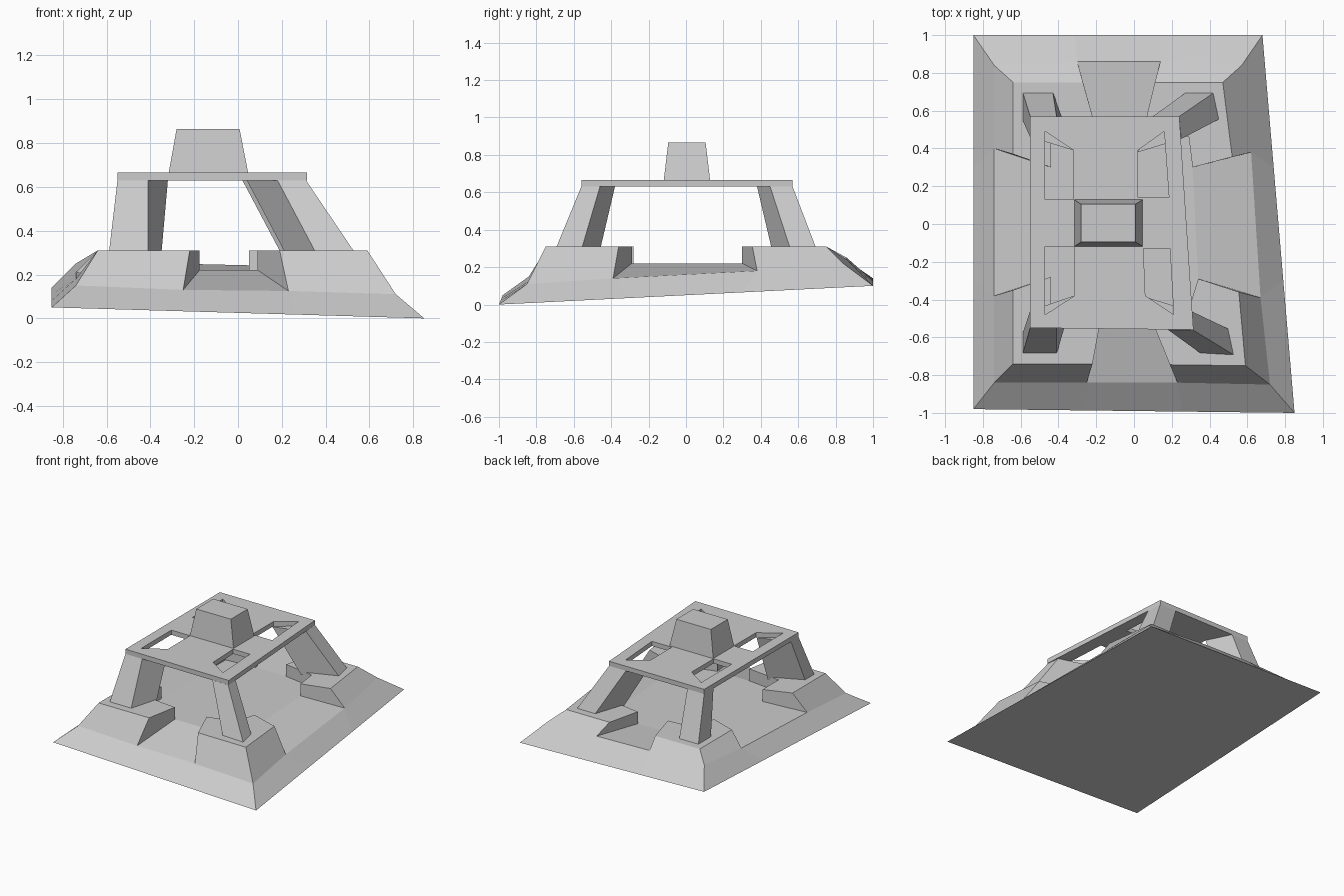
import bpy, bmesh
from mathutils import Vector

cube = bpy.data.objects.get("Cube")
if cube:
    bpy.data.objects.remove(cube)

stone = bpy.data.materials.new("plain grey stone")
stone.use_nodes = True
colour = (0.6, 0.6, 0.6, 1)
stone.diffuse_color = colour
stone.node_tree.nodes["Principled BSDF"].inputs["Base Color"].default_value = colour

TOP, FLOOR, ROOF_LOW, ROOF_HIGH = 0.31, 0.22, 0.63, 0.665


def at(points, z):
    return [(x, y, z) for x, y in points]


def finish(name, bm):
    bmesh.ops.remove_doubles(bm, verts=bm.verts, dist=0.0005)
    bmesh.ops.recalc_face_normals(bm, faces=bm.faces)
    mesh = bpy.data.meshes.new(name)
    bm.to_mesh(mesh)
    bm.free()
    mesh.materials.append(stone)
    obj = bpy.data.objects.new(name, mesh)
    bpy.context.collection.objects.link(obj)
    return obj


def add_faces(bm, polygons):
    for poly in polygons:
        bm.faces.new([bm.verts.new(p) for p in poly])


def loft(name, low, high):
    """Solid between two matching loops."""
    bm = bmesh.new()
    n = len(low)
    sides = [(low[i], low[(i + 1) % n], high[(i + 1) % n], high[i]) for i in range(n)]
    add_faces(bm, sides + [low, high])
    return finish(name, bm)


# Corner data: ground corner, slope break, notch on the front/back (low, high),
# inner wall points, notch on the side (low, high), platform corner
corners = {
    "front_right": dict(
        ground=(-0.85, -0.98, 0.05), brk=(-0.74, -0.84, 0.15), plat=(-0.64, -0.74),
        end=((-0.25, -0.84, 0.13), (-0.22, -0.74)),
        inner=[(-0.175, -0.5), (-0.44, -0.47), (-0.44, -0.28)],
        side=((-0.74, -0.38, 0.18), (-0.64, -0.35))),
    "front_left": dict(
        ground=(0.85, -1.0, 0.0), brk=(0.72, -0.85, 0.11), plat=(0.59, -0.75),
        end=((0.23, -0.84, 0.125), (0.19, -0.745)),
        inner=[(0.09, -0.5), (0.29, -0.45), (0.34, -0.29)],
        side=((0.67, -0.39, 0.14), (0.555, -0.36))),
    "back_left": dict(
        ground=(0.68, 1.0, 0.10), brk=(0.57, 0.84, 0.22), plat=(0.47, 0.75),
        end=((0.14, 0.86, 0.24), (0.11, 0.75)),
        inner=[(0.05, 0.5), (0.29, 0.46), (0.31, 0.3)],
        side=((0.62, 0.38, 0.18), (0.52, 0.355))),
    "back_right": dict(
        ground=(-0.85, 1.0, 0.14), brk=(-0.74, 0.84, 0.25), plat=(-0.64, 0.75),
        end=((-0.3, 0.86, 0.25), (-0.27, 0.75)),
        inner=[(-0.2, 0.5), (-0.44, 0.48), (-0.44, 0.3)],
        side=((-0.74, 0.4, 0.21), (-0.64, 0.37))),
}

# Sloping skirt, underside, notch ramps and courtyard floor
base = bmesh.new()
ring = list(corners.values())
court = []
for i, a in enumerate(ring):
    b = ring[(i + 1) % 4]
    kind, k = ("end", 0) if i % 2 == 0 else ("side", 2)
    na, nb = a[kind][0], b[kind][0]
    ga, gb = Vector(a["ground"]), Vector(b["ground"])
    ea, eb = ga.lerp(gb, 0.35), ga.lerp(gb, 0.65)
    ia, ib = at([a["inner"][k], b["inner"][k]], FLOOR)
    add_faces(base, [(ga, ea, na, a["brk"]), (ea, eb, nb, na),
                     (eb, gb, b["brk"], nb), (na, nb, ib, ia)])
    court += at(a["inner"] if i % 2 else a["inner"][::-1], FLOOR)
add_faces(base, [court, [c["ground"] for c in ring]])
finish("base_skirt", base)

# Raised corner platforms
for name, c in corners.items():
    inner = c["inner"]
    low = [c["brk"], c["end"][0], *at(inner, FLOOR), c["side"][0]]
    high = at([c["plat"], c["end"][1], *inner, c["side"][1]], TOP)
    loft("platform_" + name, low, high)

# Leaning legs: foot and head outlines
legs = {
    "front_right": ([(-0.59, -0.69), (-0.41, -0.69), (-0.35, -0.47), (-0.59, -0.58)],
                    [(-0.55, -0.55), (-0.41, -0.55), (-0.32, -0.38), (-0.55, -0.46)]),
    "front_left": ([(0.54, -0.7), (0.36, -0.69), (0.22, -0.46), (0.51, -0.56)],
                   [(0.31, -0.56), (0.18, -0.56), (0.04, -0.38), (0.3, -0.46)]),
    "back_left": ([(0.43, 0.7), (0.28, 0.7), (0.2, 0.46), (0.46, 0.56)],
                  [(0.24, 0.57), (0.1, 0.57), (0.02, 0.38), (0.25, 0.45)]),
    "back_right": ([(-0.59, 0.7), (-0.43, 0.7), (-0.36, 0.49), (-0.59, 0.55)],
                   [(-0.55, 0.57), (-0.41, 0.57), (-0.32, 0.39), (-0.55, 0.46)]),
}
for name, (foot, head) in legs.items():
    loft("leg_" + name, at(foot, TOP - 0.02), at(head, ROOF_LOW))

# Roof plate with four openings
outline = [(-0.55, -0.55), (0.315, -0.56), (0.24, 0.57), (-0.55, 0.57)]
holes = [
    [(-0.47, -0.12), (-0.315, -0.12), (-0.315, -0.38), (-0.47, -0.48)],
    [(0.19, -0.13), (0.05, -0.13), (0.06, -0.38), (0.21, -0.48)],
    [(0.185, 0.14), (0.02, 0.14), (0.02, 0.39), (0.16, 0.49)],
    [(-0.47, 0.13), (-0.32, 0.13), (-0.32, 0.39), (-0.47, 0.49)],
]
roof = bmesh.new()
for loop in [outline] + holes:
    vs = [roof.verts.new(p) for p in at(loop, ROOF_LOW)]
    for i, v in enumerate(vs):
        roof.edges.new((v, vs[i - 1]))
bmesh.ops.triangle_fill(roof, edges=roof.edges[:], use_beauty=True)
up = bmesh.ops.extrude_face_region(roof, geom=roof.faces[:], use_keep_orig=True)
for v in up["geom"]:
    if isinstance(v, bmesh.types.BMVert):
        v.co.z = ROOF_HIGH
finish("roof_plate", roof)


# Tapered block on the roof
def rect(x0, x1, y0, y1):
    return [(x0, y0), (x1, y0), (x1, y1), (x0, y1)]


loft("roof_block", at(rect(-0.318, 0.048, -0.12, 0.13), ROOF_HIGH - 0.01),
     at(rect(-0.28, 0.007, -0.095, 0.105), 0.865))
